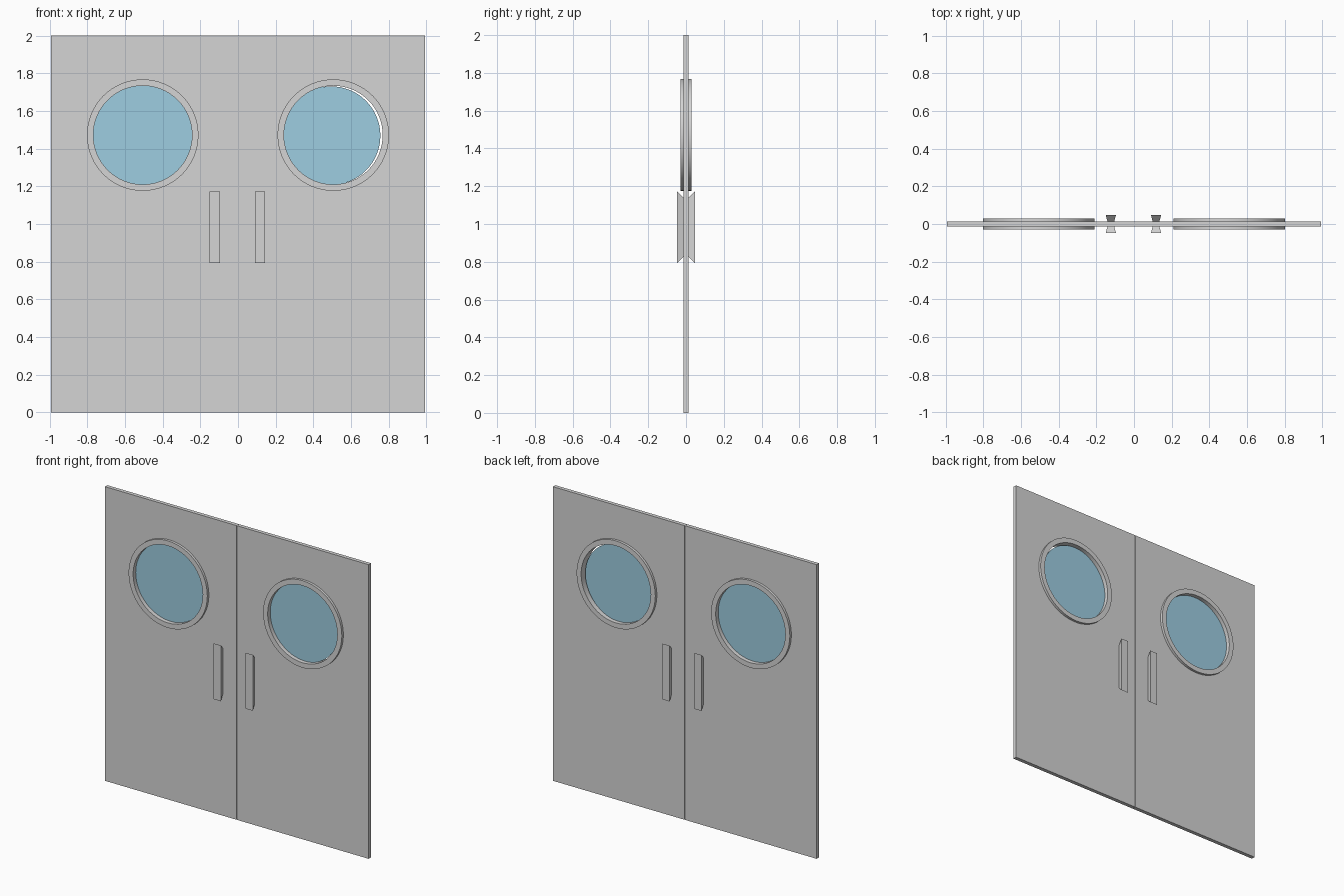
import bpy
import bmesh
import math
from mathutils import Matrix, Vector

cube = bpy.data.objects.get("Cube")
if cube:
    bpy.data.objects.remove(cube, do_unlink=True)

HALF_WIDTH, HEIGHT, DOOR_DEPTH = 0.992, 2.0, 0.026
WINDOW_X, WINDOW_Z = 0.506, 1.472
RING_OUTER, RING_INNER, RING_DEPTH = 0.296, 0.262, 0.06
SEGMENTS = 64


def make_material(name, color):
    mat = bpy.data.materials.new(name)
    mat.use_nodes = True
    mat.diffuse_color = color
    mat.node_tree.nodes["Principled BSDF"].inputs["Base Color"].default_value = color
    return mat


grey = make_material("door_grey", (0.66, 0.66, 0.66, 1))
blue = make_material("glass_blue", (0.34, 0.61, 0.75, 1))


def make_object(name, bm, mat, smooth=False):
    bmesh.ops.recalc_face_normals(bm, faces=bm.faces)
    mesh = bpy.data.meshes.new(name)
    bm.to_mesh(mesh)
    bm.free()
    mesh.materials.append(mat)
    obj = bpy.data.objects.new(name, mesh)
    bpy.context.collection.objects.link(obj)
    if smooth:
        select_only(obj)
        bpy.ops.object.shade_smooth_by_angle(angle=math.radians(30))
    return obj


def select_only(obj):
    bpy.ops.object.select_all(action="DESELECT")
    obj.select_set(True)
    bpy.context.view_layer.objects.active = obj


def make_disc(name, x, z, radius, depth, mat):
    bm = bmesh.new()
    place = Matrix.Translation((x, 0, z)) @ Matrix.Rotation(math.pi / 2, 4, "X")
    bmesh.ops.create_cone(bm, cap_ends=True, segments=SEGMENTS, radius1=radius,
                          radius2=radius, depth=depth, matrix=place)
    return make_object(name, bm, mat, smooth=True)


# Door leaf with a round opening
def make_door(name, side):
    inner, outer = 0.001, HALF_WIDTH
    bm = bmesh.new()
    place = Matrix.Translation((side * (inner + outer) / 2, 0, HEIGHT / 2))
    size = Matrix.Diagonal((outer - inner, DOOR_DEPTH, HEIGHT, 1))
    bmesh.ops.create_cube(bm, size=1, matrix=place @ size)
    door = make_object(name, bm, grey)
    cutter = make_disc("window_cutter", side * WINDOW_X, WINDOW_Z, 0.28, 0.2, grey)
    cutter.hide_render = True
    cut = door.modifiers.new("window_hole", "BOOLEAN")
    cut.operation = "DIFFERENCE"
    cut.solver = "EXACT"
    cut.object = cutter
    select_only(door)
    bpy.ops.object.modifier_apply(modifier=cut.name)
    bpy.data.objects.remove(cutter, do_unlink=True)


# Window frame: a rectangular section spun around the window axis
def make_ring(name, side):
    centre = Vector((side * WINDOW_X, 0, WINDOW_Z))
    half = RING_DEPTH / 2
    section = [(RING_INNER, -half), (RING_OUTER, -half),
               (RING_OUTER, half), (RING_INNER, half)]
    bm = bmesh.new()
    verts = [bm.verts.new(centre + Vector((r, y, 0))) for r, y in section]
    edges = [bm.edges.new((verts[i], verts[(i + 1) % 4])) for i in range(4)]
    bmesh.ops.spin(bm, geom=verts + edges, cent=centre, axis=(0, 1, 0),
                   angle=math.tau, steps=SEGMENTS)
    bmesh.ops.remove_doubles(bm, verts=bm.verts, dist=0.0001)
    make_object(name, bm, grey, smooth=True)


# Handle: a block that narrows towards the door
def make_handle(name, x, facing):
    bm = bmesh.new()
    near, far = 0.010, 0.047
    place = Matrix.Translation((x, facing * (near + far) / 2, 0.983))
    size = Matrix.Diagonal((0.054, far - near, 0.38, 1))
    bmesh.ops.create_cube(bm, size=1, matrix=place @ size)
    for v in bm.verts:
        if abs(v.co.y) < 0.02:
            v.co.x += math.copysign(0.010, x - v.co.x)
            v.co.z += math.copysign(0.036, 0.983 - v.co.z)
    make_object(name, bm, grey)


for label, side in (("left", 1), ("right", -1)):
    make_door(label + "_door", side)
    make_ring(label + "_window_frame", side)
    for end, facing in (("front", -1), ("back", 1)):
        make_handle(f"{label}_{end}_handle", side * 0.12 - 0.003, facing)

# Glass panes; the left one sits slightly off centre in its frame
make_disc("right_window_glass", -WINDOW_X, WINDOW_Z, 0.264, 0.004, blue)
make_disc("left_window_glass", WINDOW_X - 0.012, WINDOW_Z - 0.003, 0.262, 0.004, blue)
